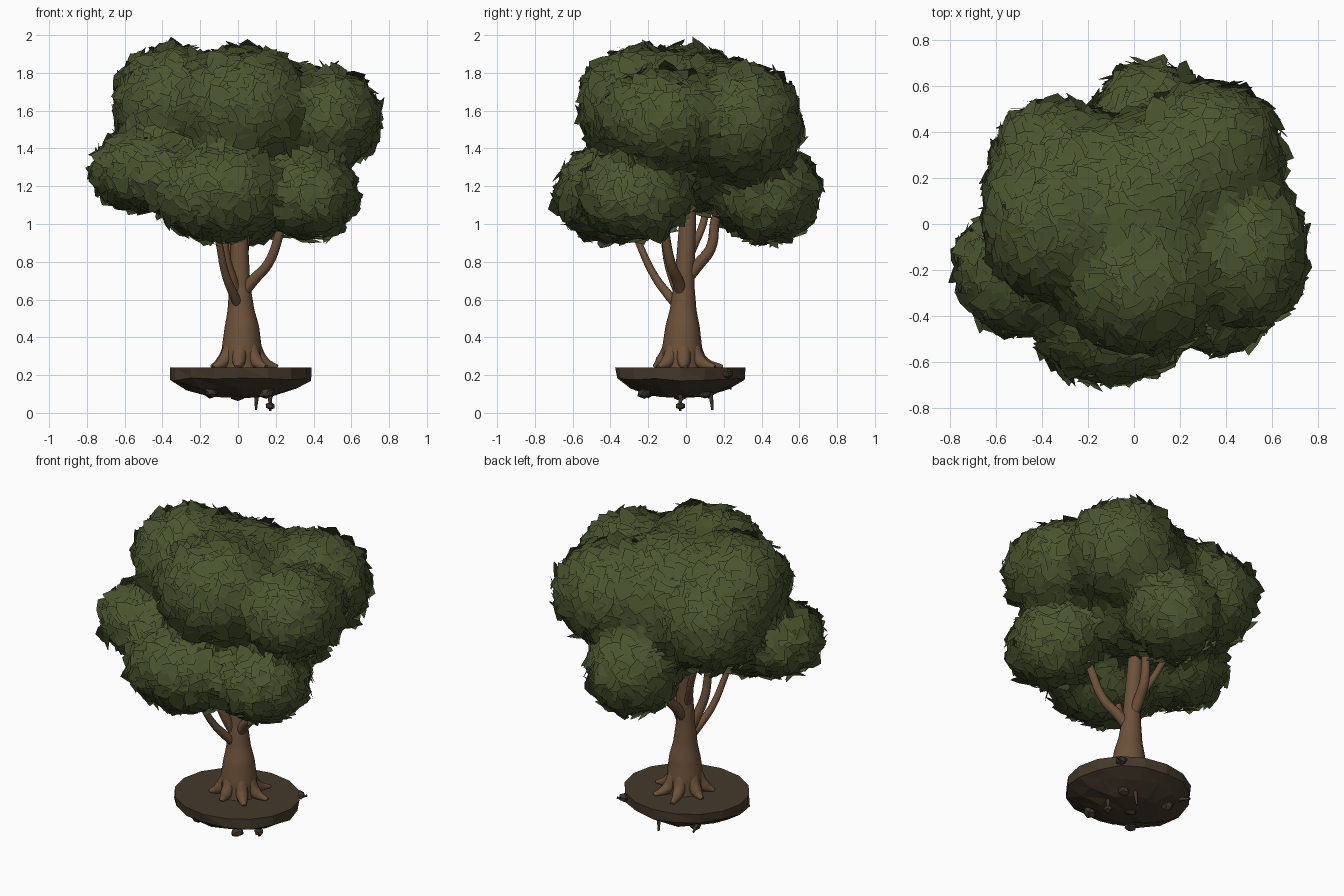
import bpy, bmesh, math, random
from mathutils import Vector

if "Cube" in bpy.data.objects:
    bpy.data.objects.remove(bpy.data.objects["Cube"])

random.seed(7)


def material(name, rgb):
    m = bpy.data.materials.new(name)
    m.diffuse_color = (*rgb, 1)
    m.use_nodes = True
    m.node_tree.nodes["Principled BSDF"].inputs["Base Color"].default_value = m.diffuse_color
    return m


LEAF = material("leaf green", (0.068, 0.090, 0.028))
BARK = material("bark brown", (0.150, 0.083, 0.042))
SOIL = material("soil brown", (0.058, 0.040, 0.024))
ROCK = material("stone brown", (0.052, 0.039, 0.028))


def add_object(name, bm, mat):
    me = bpy.data.meshes.new(name)
    bm.to_mesh(me)
    bm.free()
    me.materials.append(mat)
    ob = bpy.data.objects.new(name, me)
    bpy.context.collection.objects.link(ob)
    return ob


def tube(name, pts, mat):
    """Tapered smooth tube through (x, y, z, radius) points."""
    cu = bpy.data.curves.new(name, 'CURVE')
    cu.dimensions = '3D'
    cu.bevel_depth = 1.0
    cu.bevel_resolution = 4
    cu.resolution_u = 6
    cu.use_fill_caps = True
    sp = cu.splines.new('BEZIER')
    sp.bezier_points.add(len(pts) - 1)
    for bp, p in zip(sp.bezier_points, pts):
        bp.co = p[:3]
        bp.radius = p[3]
        bp.handle_left_type = bp.handle_right_type = 'AUTO'
    cu.materials.append(mat)
    ob = bpy.data.objects.new(name, cu)
    bpy.context.collection.objects.link(ob)
    bpy.ops.object.select_all(action='DESELECT')
    bpy.context.view_layer.objects.active = ob
    ob.select_set(True)
    bpy.ops.object.convert(target='MESH')
    bpy.ops.object.shade_smooth_by_angle(angle=math.radians(60))
    return bpy.context.object


# Island of soil: faceted bowl with a flat top
bm = bmesh.new()
SIDES = 16
rings = []
for scale, z, jit in ((1.0, 0.24, 0.0), (0.99, 0.18, 0.012), (0.78, 0.13, 0.014), (0.46, 0.092, 0.008)):
    ring = []
    for i in range(SIDES):
        a = 2 * math.pi * i / SIDES
        k = scale * (1 + random.uniform(-1, 1) * jit * 2)
        ring.append(bm.verts.new((0.015 + 0.375 * k * math.cos(a), -0.03 + 0.345 * k * math.sin(a),
                                  z + random.uniform(-1, 1) * jit)))
    rings.append(ring)
bm.faces.new(rings[0])
for up, low in zip(rings, rings[1:]):
    for i in range(SIDES):
        j = (i + 1) % SIDES
        bm.faces.new((up[i], low[i], low[j]))
        bm.faces.new((up[i], low[j], up[j]))
tip = bm.verts.new((0.03, -0.03, 0.078))
for i in range(SIDES):
    bm.faces.new((rings[-1][i], tip, rings[-1][(i + 1) % SIDES]))
bmesh.ops.recalc_face_normals(bm, faces=bm.faces)
add_object("soil_island", bm, SOIL)

# Stones stuck in the underside
stones = ((-0.14, -0.2, 0.11, 0.045), (0.15, -0.22, 0.105, 0.042), (0.17, -0.03, 0.036, 0.029),
          (0.0, -0.03, 0.09, 0.04), (0.28, 0.22, 0.205, 0.036), (-0.15, 0.12, 0.11, 0.04),
          (0.16, 0.1, 0.10, 0.035), (-0.33, -0.1, 0.175, 0.02))
for n, (x, y, z, r) in enumerate(stones):
    bm = bmesh.new()
    bmesh.ops.create_icosphere(bm, subdivisions=1, radius=r)
    for v in bm.verts:
        v.co = v.co * random.uniform(0.8, 1.12)
        v.co.z *= 0.8
        v.co += Vector((x, y, z))
    add_object(f"stone_{n + 1}", bm, ROCK)

# Thin root ends poking out of the soil
spikes = (((0.17, -0.03, 0.10), (0.17, -0.03, 0.01)), ((0.10, 0.13, 0.11), (0.095, 0.14, 0.015)),
          ((0.24, 0.19, 0.19), (0.32, 0.24, 0.205)), ((-0.2, 0.17, 0.15), (-0.22, 0.24, 0.13)))
for n, (a, b) in enumerate(spikes):
    tube(f"root_end_{n + 1}", [(*a, 0.013), (*b, 0.006)], ROCK)

# Trunk
tube("trunk", [(0.02, -0.02, 0.23, 0.108), (0.02, -0.02, 0.34, 0.106), (0.02, -0.018, 0.45, 0.092),
               (0.015, -0.015, 0.55, 0.070), (0.01, -0.01, 0.68, 0.055), (0.008, 0.0, 0.85, 0.048),
               (0.0, 0.01, 1.05, 0.044), (0.0, 0.02, 1.45, 0.02)], BARK)

# Flared roots around the trunk foot
for n, (deg, reach) in enumerate(((5, 0.19), (60, 0.2), (105, 0.22), (160, 0.17), (208, 0.17), (262, 0.15), (315, 0.18))):
    c, s = math.cos(math.radians(deg)), math.sin(math.radians(deg))
    tube(f"root_{n + 1}", [(0.02 + c * d, -0.02 + s * d, z, r) for d, z, r in
                           ((0.03, 0.44, 0.035), (0.068, 0.335, 0.042), (0.115, 0.268, 0.034),
                            (reach, 0.242, 0.012))], BARK)

# Branches
branches = {
    "right": [(0.02, -0.02, 0.62, 0.03), (0.07, -0.04, 0.69, 0.031), (0.16, -0.08, 0.79, 0.026),
              (0.22, -0.11, 0.95, 0.024), (0.32, -0.14, 1.3, 0.012)],
    "front_left": [(0.01, -0.03, 0.55, 0.025), (-0.02, -0.09, 0.62, 0.025), (-0.065, -0.17, 0.73, 0.021),
                   (-0.1, -0.25, 0.9, 0.018), (-0.15, -0.35, 1.15, 0.01)],
    "back": [(0.01, 0.0, 0.7, 0.03), (0.015, 0.06, 0.78, 0.032), (0.03, 0.13, 0.87, 0.028),
             (0.04, 0.155, 1.02, 0.025), (0.1, 0.25, 1.35, 0.012)],
    "left": [(0.0, -0.02, 0.6, 0.028), (-0.03, -0.06, 0.7, 0.029), (-0.065, -0.095, 0.82, 0.026),
             (-0.09, -0.11, 1.0, 0.023), (-0.25, -0.1, 1.3, 0.012)],
    "back_left": [(0.0, 0.0, 0.78, 0.02), (-0.05, 0.04, 0.88, 0.022), (-0.1, 0.09, 1.0, 0.02),
                  (-0.25, 0.15, 1.35, 0.01)],
}
for name, pts in branches.items():
    tube(f"branch_{name}", pts, BARK)

# Foliage clumps: centre and radii, softly blended where they meet
clumps = {
    "top_left": ((-0.35, 0.0, 1.64), (0.31, 0.33, 0.31)),
    "back_left": ((-0.34, 0.23, 1.50), (0.30, 0.31, 0.30)),
    "top_front": ((0.03, -0.25, 1.62), (0.36, 0.32, 0.32)),
    "right": ((0.50, -0.12, 1.56), (0.26, 0.33, 0.26)),
    "top_back_right": ((0.32, 0.30, 1.54), (0.34, 0.32, 0.31)),
    "low_left": ((-0.49, -0.19, 1.28), (0.29, 0.29, 0.22)),
    "low_front": ((-0.10, -0.40, 1.16), (0.35, 0.30, 0.26)),
    "low_right": ((0.38, -0.27, 1.15), (0.25, 0.30, 0.24)),
    "low_back": ((0.07, 0.43, 1.16), (0.27, 0.28, 0.26)),
    "middle": ((0.0, 0.05, 1.49), (0.43, 0.43, 0.42)),
}
# Leaf outline: fraction along the length, fraction of the width
OUTLINE = ((0, 0), (0.35, -0.5), (0.7, -0.36), (1, 0), (0.7, 0.36), (0.35, 0.5))
BLEND = 35


def field(p):
    """Smooth union of the clumps: value and outward gradient."""
    total, grad = 0.0, Vector()
    for c, r in clumps.values():
        q = Vector([(p[i] - c[i]) / r[i] for i in range(3)])
        g = Vector([q[i] / r[i] for i in range(3)])
        dist = q.length * (q.length - 1) / max(g.length, 1e-6)
        w = math.exp(-BLEND * dist)
        total += w
        grad += g.normalized() * w
    return -math.log(total) / BLEND, grad.normalized()


for name, (c, r) in clumps.items():
    bm = bmesh.new()
    normals = []
    count = int(5500 * (r[0] * r[1] + r[1] * r[2] + r[0] * r[2]) / 3)
    for i in range(count):
        # even spread of points on the ellipsoid, moved out to the blended surface
        h = 1 - 2 * (i + 0.5) / count
        a = i * 2.399963
        u = Vector((math.sqrt(1 - h * h) * math.cos(a), math.sqrt(1 - h * h) * math.sin(a), h))
        p = Vector([c[j] + u[j] * r[j] for j in range(3)])
        f, n = field(p)
        if f < -0.12:
            continue
        if f > -0.05:
            for _ in range(3):
                p -= n * f
                f, n = field(p)
        p += n * random.uniform(-0.045, 0.0)
        t = n.cross(Vector([random.gauss(0, 1) for _ in range(3)])).normalized()
        tilt = random.uniform(-0.05, 0.6)
        d = t * math.cos(tilt) + n * math.sin(tilt)
        roll = random.uniform(-0.25, 0.25)
        s = n.cross(t) * math.cos(roll) + d.cross(n.cross(t)) * math.sin(roll)
        length = random.uniform(0.12, 0.17)
        width = length * 0.78
        start = p - d * length * 0.45
        bm.faces.new([bm.verts.new(start + d * length * x + s * width * y) for x, y in OUTLINE])
        normals += [n] * len(OUTLINE)
    ob = add_object(f"foliage_{name}", bm, LEAF)
    # leaves share the rounded shading of their clump
    ob.data.shade_smooth()
    ob.data.normals_split_custom_set_from_vertices(normals)
